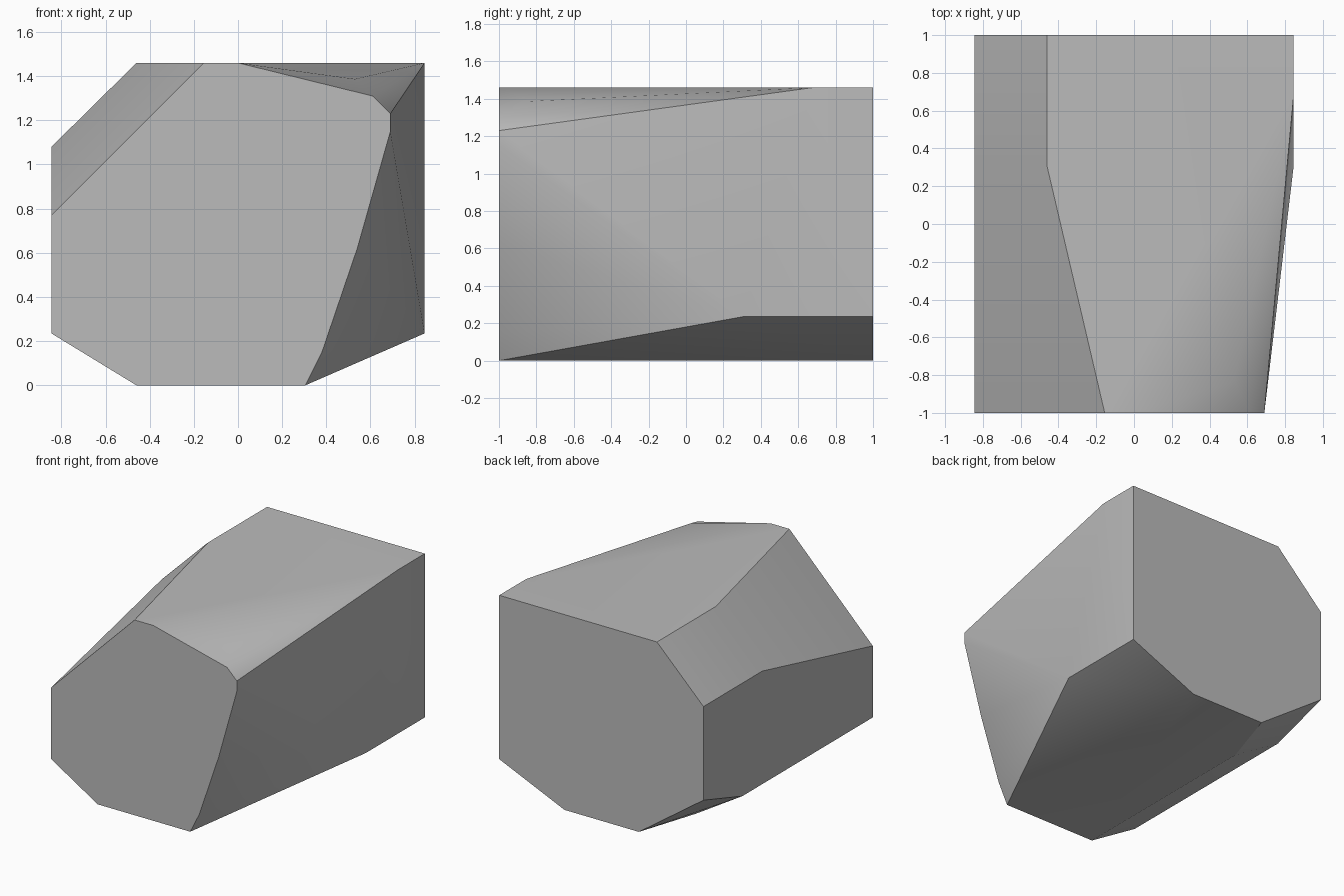
import bpy
import bmesh
import math

cube = bpy.data.objects.get("Cube")
if cube:
    bpy.data.objects.remove(cube, do_unlink=True)

# Overall limits of the block
SIDE, TOP, FRONT, BACK = 0.845, 1.46, -1.0, 1.0


def ring(profile, y):
    """Place an (x, z) profile at depth y."""
    return [(x, y, z) for x, z in profile]


# Front end: heavily bevelled outline
front_end = ring([
    (-SIDE, 0.77), (-0.155, TOP), (0, TOP), (0.61, 1.31), (0.69, 1.23),
    (0.69, 1.15), (0.54, 0.62), (0.38, 0.15), (0.305, 0), (-0.46, 0),
    (-SIDE, 0.235)], FRONT)

# Back end: fuller outline with a square upper corner
back_end = ring([
    (SIDE, TOP), (-0.46, TOP), (-SIDE, 1.08), (-SIDE, 0.38),
    (-0.31, 0), (0.305, 0), (SIDE, 0.235)], BACK)

# Points along the length where the bevels change direction
bevel_turns = (
    ring([(-0.46, TOP), (-SIDE, 1.08), (SIDE, 0.235)], 0.305)
    + ring([(-SIDE, 0.235), (-0.46, 0)], 0.54)
    + ring([(SIDE, TOP)], 0.68)
    + ring([(0.53, 1.387)], -0.83))

# Stretch a skin around the outlines
bm = bmesh.new()
for point in front_end + back_end + bevel_turns:
    bm.verts.new(point)
hull = bmesh.ops.convex_hull(bm, input=list(bm.verts), use_existing_faces=False)
loose = [v for v in bm.verts if not v.link_faces]
bmesh.ops.delete(bm, geom=loose, context='VERTS')

# Merge flat regions into clean faces
bmesh.ops.dissolve_limit(bm, angle_limit=math.radians(0.7),
                         verts=list(bm.verts), edges=list(bm.edges))
bmesh.ops.recalc_face_normals(bm, faces=list(bm.faces))

mesh = bpy.data.meshes.new("bevelled_block")
bm.to_mesh(mesh)
bm.free()
block = bpy.data.objects.new("bevelled_block", mesh)
bpy.context.scene.collection.objects.link(block)

# Plain grey surface
grey = bpy.data.materials.new("plain grey")
grey.use_nodes = True
colour = (0.5, 0.5, 0.5, 1)
grey.diffuse_color = colour
for node in grey.node_tree.nodes:
    if node.type == 'BSDF_PRINCIPLED':
        node.inputs["Base Color"].default_value = colour
mesh.materials.append(grey)

# Soft shading over shallow facets, crisp main edges
bpy.ops.object.select_all(action='DESELECT')
block.select_set(True)
bpy.context.view_layer.objects.active = block
bpy.ops.object.shade_smooth_by_angle(angle=math.radians(30))
